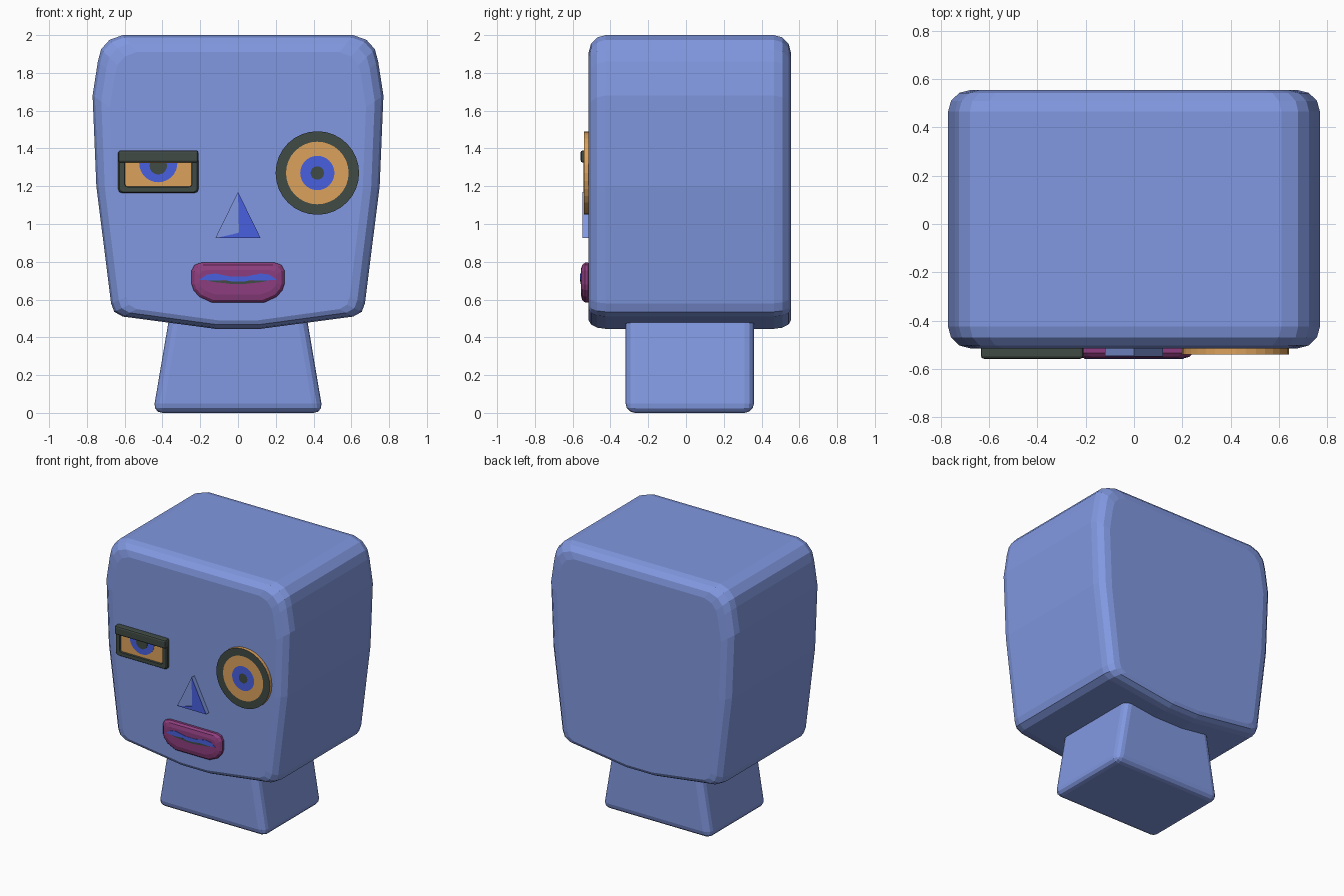
import bpy, bmesh, math

if "Cube" in bpy.data.objects:
    bpy.data.objects.remove(bpy.data.objects["Cube"])


def material(name, rgb):
    m = bpy.data.materials.new(name)
    m.diffuse_color = (*rgb, 1)
    m.use_nodes = True
    m.node_tree.nodes["Principled BSDF"].inputs["Base Color"].default_value = m.diffuse_color
    return m


SKIN = material("skin blue", (0.22, 0.315, 0.75))
BLUE = material("bright blue", (0.065, 0.115, 0.74))
ORANGE = material("orange", (0.71, 0.36, 0.107))
DARK = material("dark grey", (0.052, 0.070, 0.060))
PLUM = material("plum", (0.27, 0.048, 0.21))


def loft(name, outline, centre, sections, mats, cap):
    """Stack scaled copies (y, kx, kz) of an x-z outline; one material per band, one for the end cap."""
    me = bpy.data.meshes.new(name)
    slots = list(dict.fromkeys(mats + [cap]))
    for m in slots:
        me.materials.append(m)
    bm = bmesh.new()
    cx, cz = centre
    rings = [[bm.verts.new((cx + (x - cx) * kx, y, cz + (z - cz) * kz)) for x, z in outline]
             for y, kx, kz in sections]
    n = len(outline)
    for a, b, m in zip(rings, rings[1:], mats):
        for i in range(n):
            f = bm.faces.new((a[i], a[(i + 1) % n], b[(i + 1) % n], b[i]))
            f.material_index = slots.index(m)
    bm.faces.new(rings[0]).material_index = slots.index(mats[0])
    bm.faces.new(rings[-1]).material_index = slots.index(cap)
    bmesh.ops.recalc_face_normals(bm, faces=bm.faces)
    bm.to_mesh(me)
    bm.free()
    ob = bpy.data.objects.new(name, me)
    bpy.context.collection.objects.link(ob)
    return ob


def plate(name, outline, y0, y1, mat):
    return loft(name, outline, (0, 0), [(y0, 1, 1), (y1, 1, 1)], [mat], mat)


def mirrored(half):
    return half + [(-x, z) for x, z in reversed(half)]


def arc(cx, cz, r, a0, a1, n):
    return [(cx + r * math.cos(math.radians(a0 + (a1 - a0) * i / n)),
             cz + r * math.sin(math.radians(a0 + (a1 - a0) * i / n))) for i in range(n + 1)]


def bevel(ob, width, segments):
    mod = ob.modifiers.new("bevel", "BEVEL")
    mod.width, mod.segments = width, segments


# head: half profile from top to chin, rounded at front and back
head = mirrored([(0.61, 2.0), (0.68, 1.975), (0.725, 1.925), (0.742, 1.86), (0.77, 1.68),
                 (0.75, 1.2), (0.672, 0.58), (0.655, 0.535), (0.61, 0.51), (0.12, 0.445)])
steps = []
for a in (0, 30, 60, 90):
    s, c = math.sin(math.radians(a)), 1 - math.cos(math.radians(a))
    steps.append((0.09 * (1 - s), 0.12 * c, 0.087 * c))
front = [(-0.425 - d, 1 - kx, 1 - kz) for d, kx, kz in
         [(0.09 * math.sin(math.radians(a)), 0.12 * (1 - math.cos(math.radians(a))),
           0.087 * (1 - math.cos(math.radians(a)))) for a in (0, 30, 60, 90)]]
back = [(0.04 - y, kx, kz) for y, kx, kz in reversed(front)]
sections = back + front
loft("head", head, (0, 0.963), sections, [SKIN] * (len(sections) - 1), SKIN)

# neck
bevel(plate("neck", mirrored([(0.355, 0.56), (0.45, 0.0)]), 0.36, -0.32, SKIN), 0.05, 3)

# round eye: concentric rings on one disc
E = -0.54
loft("round_eye", arc(0.42, 1.27, 0.221, 0, 348.75, 31), (0.42, 1.27),
     [(-0.5, 1, 1), (E, 1, 1), (E, .75, .75), (E, .41, .41), (E, .16, .16)],
     [ORANGE, DARK, ORANGE, BLUE], DARK)

# half-closed eye: rim with sunken orange field, iris, pupil and heavy lid
ex, ez = -0.422, 1.277
hx, hz, r = 0.212, 0.112, 0.018
rect = []
for sx, sz, a in ((1, 1, 0), (-1, 1, 90), (-1, -1, 180), (1, -1, 270)):
    rect += arc(ex + sx * (hx - r), ez + sz * (hz - r), r, a, a + 90, 2)
loft("square_eye", rect, (ex, ez),
     [(-0.5, 1, 1), (-0.535, 1, 1), (-0.543, .97, .95), (-0.543, .84, .72), (-0.528, .83, .71)],
     [DARK] * 4, ORANGE)
plate("half_iris", arc(ex, 1.322, 0.101, 180, 360, 16), -0.525, -0.531, BLUE)
plate("half_pupil", arc(ex, 1.308, 0.046, 160, 380, 14), -0.529, -0.534, DARK)
lid = plate("eyelid", [(ex - hx, 1.325), (ex + hx, 1.325), (ex + hx, 1.39), (ex - hx, 1.39)],
            -0.5, -0.558, DARK)
bevel(lid, 0.012, 2)

# nose: flat triangular wedge with a painted shadow side on its front
plate("nose", [(0, 1.17), (-0.12, 0.925), (0.12, 0.925)], -0.5, -0.546, SKIN)
plate("nose_paint", [(0, 1.17), (0.005, 0.955), (-0.03, 0.945), (-0.12, 0.925), (0.12, 0.925)],
      -0.545, -0.549, BLUE)

# mouth: rounded lips with the parting painted on
lips = mirrored([(0.195, 0.795), (0.23, 0.783), (0.245, 0.755), (0.245, 0.68),
                 (0.235, 0.65), (0.205, 0.615), (0.14, 0.585)])
loft("lips", lips, (0, 0.695),
     [(-0.5, .93, .93), (-0.518, 1, 1), (-0.535, 1, 1), (-0.55, .94, .88), (-0.557, .83, .62)],
     [PLUM] * 4, PLUM)
plate("mouth_gap", mirrored([(0.05, 0.70), (0.19, 0.708), (0.13, 0.693), (0.08, 0.688), (0.03, 0.682)]),
      -0.553, -0.559, DARK)
plate("mouth_inside", mirrored([(0.04, 0.722), (0.12, 0.738), (0.165, 0.732), (0.205, 0.705),
                                (0.13, 0.70), (0.07, 0.703), (0.03, 0.695)]),
      -0.553, -0.56, BLUE)
